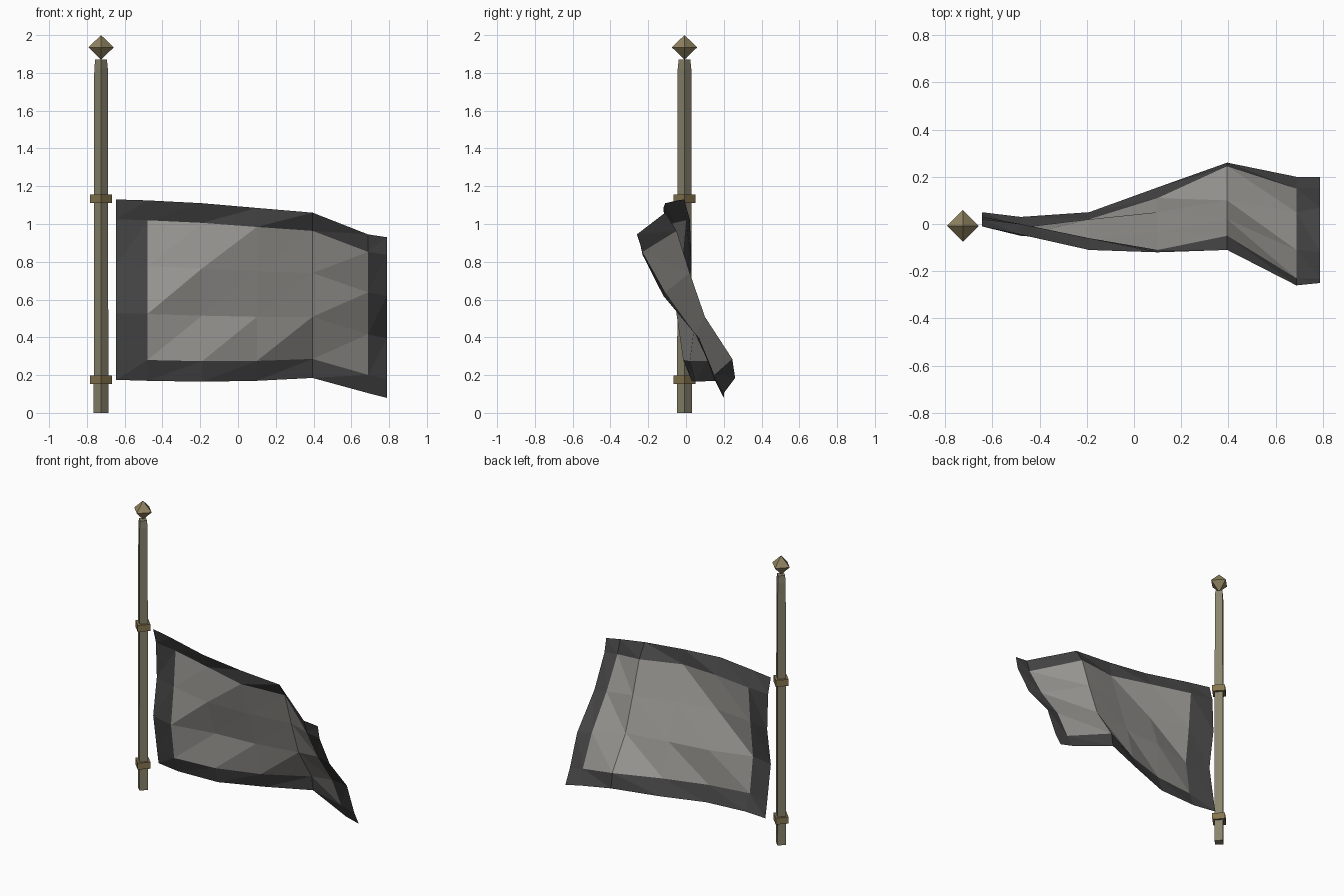
import bpy, bmesh, math
from mathutils import Vector

if "Cube" in bpy.data.objects:
    bpy.data.objects.remove(bpy.data.objects["Cube"])

PX, PY = -0.725, -0.008  # pole axis


def material(name, rgb):
    m = bpy.data.materials.new(name)
    m.diffuse_color = (*rgb, 1)
    m.use_nodes = True
    m.node_tree.nodes["Principled BSDF"].inputs["Base Color"].default_value = m.diffuse_color
    return m


wood = material("pole_wood", (0.25, 0.23, 0.15))
brass = material("brass", (0.24, 0.18, 0.08))
gold = material("finial_gold", (0.28, 0.23, 0.12))
cloth = material("cloth", (0.33, 0.32, 0.30))
trim = material("cloth_border", (0.06, 0.06, 0.06))


def finish(name, bm, mats):
    mesh = bpy.data.meshes.new(name)
    bm.to_mesh(mesh)
    bm.free()
    for m in mats:
        mesh.materials.append(m)
    obj = bpy.data.objects.new(name, mesh)
    bpy.context.collection.objects.link(obj)
    return obj


def lathe(name, profile, sides, turn, mat):
    """Flat-sided solid around the pole axis from (radius, z) points."""
    bm = bmesh.new()
    rings = []
    for r, z in profile:
        if r == 0:
            rings.append([bm.verts.new((PX, PY, z))] * sides)
            continue
        rings.append([bm.verts.new((PX + r * math.cos(turn + math.tau * k / sides),
                                    PY + r * math.sin(turn + math.tau * k / sides), z))
                      for k in range(sides)])
    for lo, hi in zip(rings, rings[1:]):
        for k in range(sides):
            n = (k + 1) % sides
            quad = [lo[k], lo[n], hi[n], hi[k]]
            bm.faces.new(list(dict.fromkeys(quad)))
    for ring in (rings[0], rings[-1]):
        if ring[0] is not ring[1]:
            bm.faces.new(ring)
    bmesh.ops.recalc_face_normals(bm, faces=bm.faces)
    return finish(name, bm, [mat])


# Pole, finial and the two collars
lathe("pole", [(0.039, 0), (0.037, 1.2), (0.036, 1.82), (0.031, 1.87)], 4, 0, wood)
lathe("finial", [(0, 1.87), (0.067, 1.935), (0, 2.0)], 4, 0, gold)
for name, z in (("lower_collar", 0.153), ("upper_collar", 1.11)):
    lathe(name, [(0.058, z), (0.058, z + 0.045)], 4, 0, brass)

# Flag: columns from hoist to fly, rows from top to bottom
xs = [-0.645, -0.48, -0.19, 0.10, 0.395, 0.688, 0.788]
tops = [1.13, 1.125, 1.11, 1.085, 1.06, 0.945, 0.93]
heights = [0.955, 0.955, 0.945, 0.915, 0.875, 0.84, 0.85]
row_fraction = [0, 0.11, 0.365, 0.63, 0.885, 1]
sway = [
    [-0.01, -0.045, -0.11, -0.12, -0.11, -0.26, -0.25],
    [0.02, 0.00, -0.06, -0.11, -0.05, -0.23, -0.23],
    [0.03, -0.02, -0.07, -0.035, 0.02, -0.11, -0.12],
    [-0.01, -0.05, 0.02, 0.05, 0.10, 0.05, 0.07],
    [0.03, -0.015, 0.02, 0.11, 0.245, 0.15, 0.15],
    [0.05, 0.03, 0.05, 0.155, 0.26, 0.20, 0.20],
]
bm = bmesh.new()
grid = [[bm.verts.new(Vector((x, y, t - f * h)))
         for x, y, t, h in zip(xs, ys, tops, heights)]
        for ys, f in zip(sway, row_fraction)]
for j in range(5):
    for i in range(6):
        a, b = grid[j][i], grid[j][i + 1]
        d, c = grid[j + 1][i], grid[j + 1][i + 1]
        for tri in ((a, d, b), (d, c, b)):
            # dark border around the lighter centre
            bm.faces.new(tri).material_index = int(j in (0, 4) or i in (0, 5))
finish("flag", bm, [cloth, trim])
